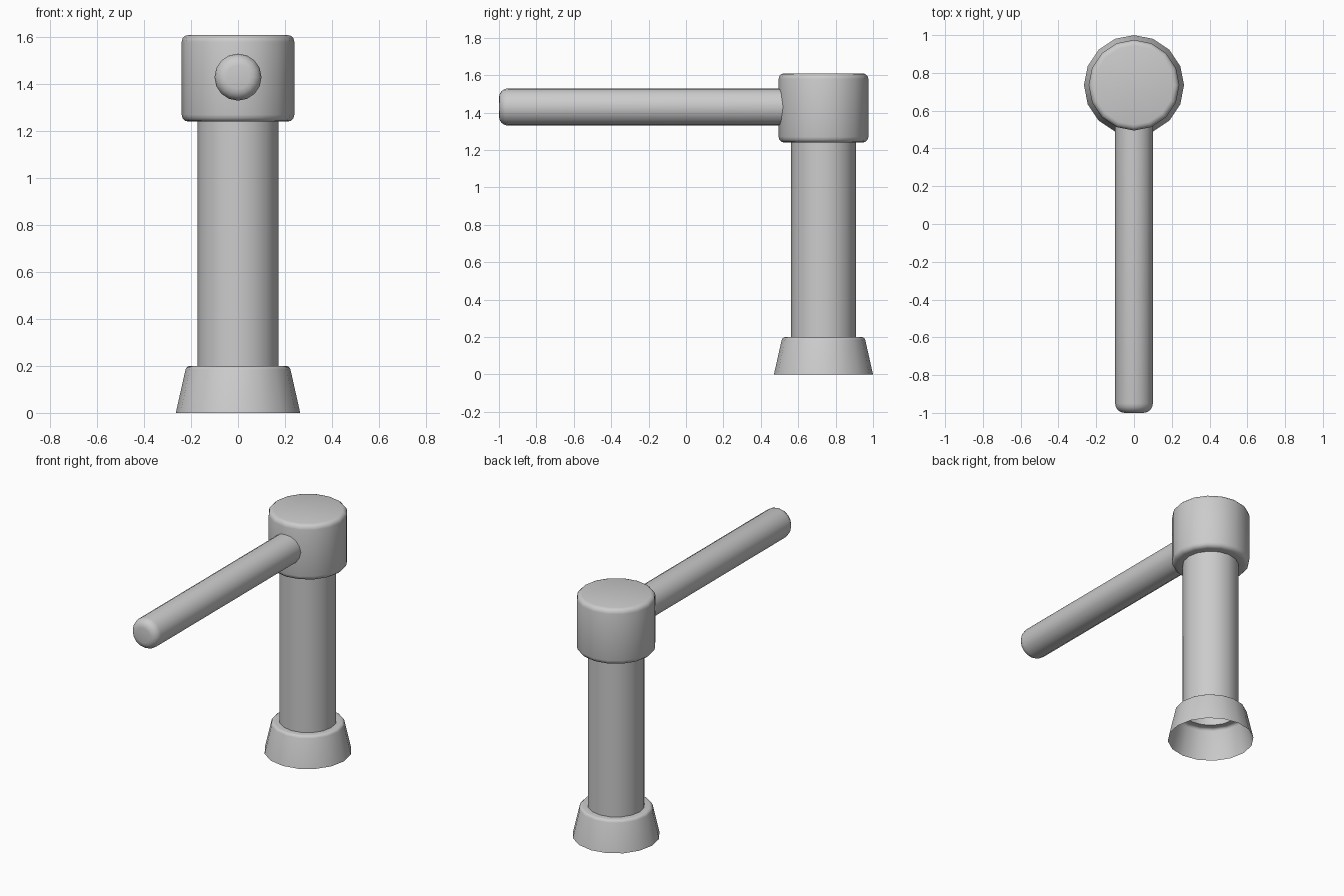
import bpy
import math
from mathutils import Matrix

if "Cube" in bpy.data.objects:
    bpy.data.objects.remove(bpy.data.objects["Cube"])

SIDES = 16
CY = 0.735  # y of the post axis


def lathe(name, profile, matrix, cap_end=False):
    """Spin (radius, height) points around the local z axis."""
    verts = [(r * math.cos(2 * math.pi * i / SIDES), r * math.sin(2 * math.pi * i / SIDES), z)
             for r, z in profile for i in range(SIDES)]
    faces = []
    for k in range(len(profile) - 1):
        for i in range(SIDES):
            j = (i + 1) % SIDES
            a, b = k * SIDES, (k + 1) * SIDES
            faces.append((a + i, a + j, b + j, b + i))
    if cap_end:
        a = (len(profile) - 1) * SIDES
        faces.append(tuple(range(a, a + SIDES)))
    mesh = bpy.data.meshes.new(name)
    mesh.from_pydata(verts, [], faces)
    mesh.transform(matrix)
    obj = bpy.data.objects.new(name, mesh)
    bpy.context.collection.objects.link(obj)
    bpy.context.view_layer.objects.active = obj
    obj.select_set(True)
    bpy.ops.object.shade_smooth_by_angle(angle=math.radians(40))
    obj.select_set(False)
    return obj


def rounded(r, z, b, start, end, steps=3):
    """Quarter-round corner centred at (r, z), from start to end degrees."""
    return [(r + b * math.cos(math.radians(start + (end - start) * t / steps)),
             z + b * math.sin(math.radians(start + (end - start) * t / steps)))
            for t in range(steps + 1)]


post = Matrix.Translation((0, CY, 0))

# Flared foot, hollow and open underneath
lathe("base", [(0.265, 0)] + rounded(0.204, 0.18, 0.02, 12, 90) + [(0.173, 0.2)], post)

# Hollow column
lathe("column", [(0.173, 0.2), (0.173, 1.24)], post)

# Rounded head with closed top
head = [(0.173, 1.24)] + rounded(0.21, 1.27, 0.03, -90, 0) + rounded(0.21, 1.58, 0.03, 0, 90)
lathe("head", head, post, cap_end=True)

# Horizontal handle with rounded tip, starting just inside the head
arm = Matrix.Translation((0, 0, 1.43)) @ Matrix.Rotation(math.radians(90), 4, 'X')
lathe("handle", [(0.10, -0.52)] + rounded(0.05, 0.95, 0.05, 0, 90, 4), arm, cap_end=True)
